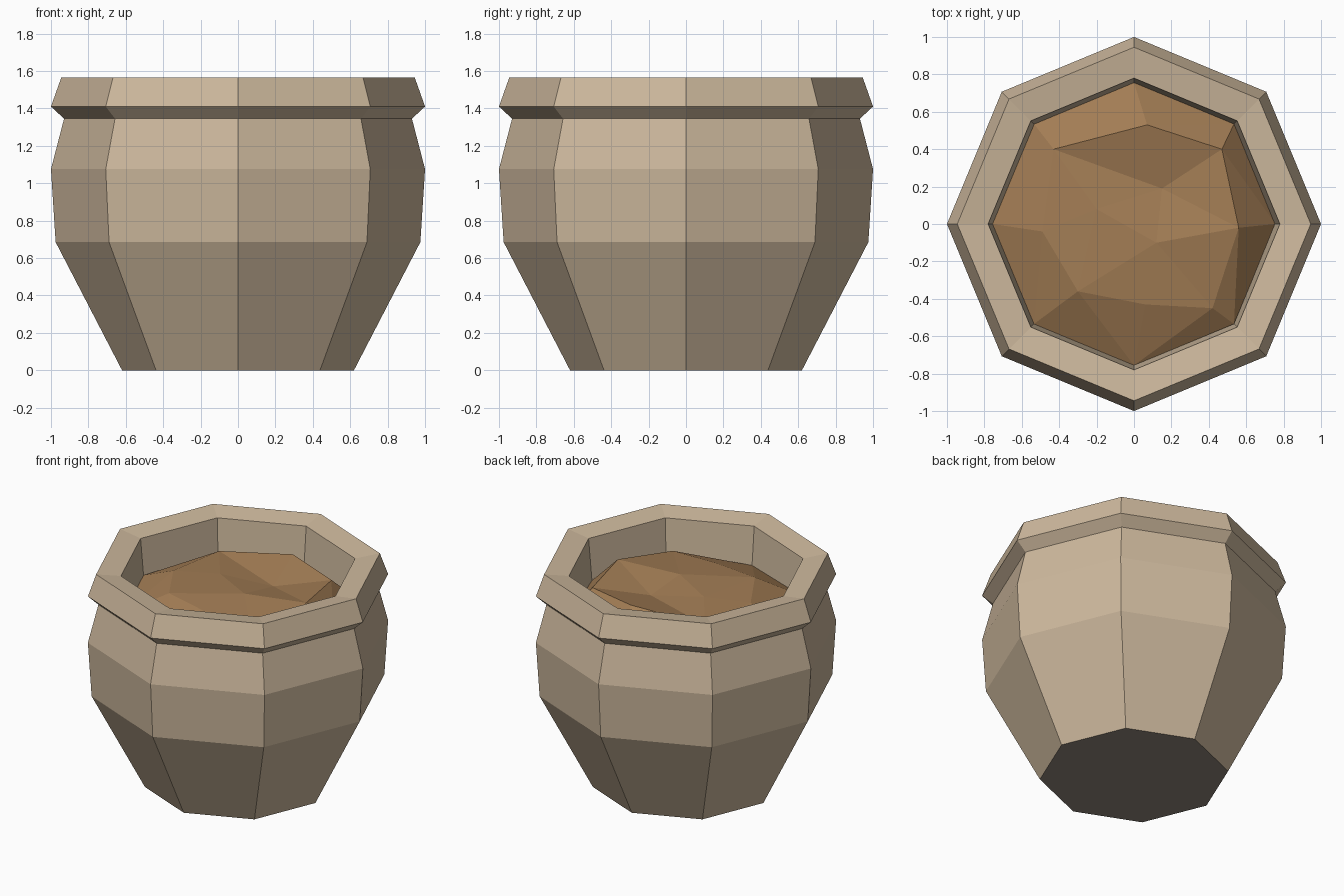
import bpy, math
from mathutils import Vector
from mathutils.geometry import delaunay_2d_cdt

if "Cube" in bpy.data.objects:
    bpy.data.objects.remove(bpy.data.objects["Cube"])

SIDES = 8


def material(name, rgb):
    m = bpy.data.materials.new(name)
    m.diffuse_color = (*rgb, 1)
    m.use_nodes = True
    m.node_tree.nodes["Principled BSDF"].inputs["Base Color"].default_value = m.diffuse_color
    return m


def add_object(name, verts, faces, *mats):
    me = bpy.data.meshes.new(name)
    me.from_pydata(verts, [], faces)
    for m in mats:
        me.materials.append(m)
    me.update()
    ob = bpy.data.objects.new(name, me)
    bpy.context.collection.objects.link(ob)
    return ob


def ring(r, z):
    return [(r * math.cos(2 * math.pi * i / SIDES),
             r * math.sin(2 * math.pi * i / SIDES), z) for i in range(SIDES)]


clay = material("beige clay", (0.61, 0.48, 0.335))
base = material("dark grey base", (0.275, 0.24, 0.20))
earth = material("brown soil", (0.365, 0.205, 0.09))

# Pot: octagonal profile from the base, over the rim and down the inner wall
profile = [(0.62, 0), (0.975, 0.685), (1.0, 1.075), (0.93, 1.345), (1.0, 1.41),
           (0.945, 1.565), (0.78, 1.54), (0.752, 1.23)]
verts = [p for r, z in profile for p in ring(r, z)]
faces = [list(range(SIDES))[::-1]]
for k in range(len(profile) - 1):
    for i in range(SIDES):
        j = (i + 1) % SIDES
        a, b = k * SIDES, (k + 1) * SIDES
        faces.append([a + i, a + j, b + j, b + i])
pot = add_object("pot", verts, faces, clay, base)
# Underside is the only face pointing straight down
for f in pot.data.polygons:
    f.material_index = 1 if f.normal.z < -0.99 else 0

# Soil: uneven faceted mound, outer edge touching the inner wall
edge_z = [1.24, 1.28, 1.27, 1.26, 1.28, 1.28, 1.265, 1.30]
mound = [(-.43, .40, 1.39), (.07, .53, 1.45), (.47, .40, 1.42), (.56, -.02, 1.44),
         (.42, -.45, 1.375), (.06, -.43, 1.39), (-.30, -.36, 1.41), (-.49, -.04, 1.40),
         (.15, .19, 1.37), (-.20, .08, 1.41), (.12, -.10, 1.42)]
pts = [(x, y, z) for (x, y, _), z in zip(ring(0.756, 0), edge_z)] + mound
edges = [(s + i, s + (i + 1) % SIDES) for s in (0, SIDES) for i in range(SIDES)]
edges.append((8, 16))
co, _, tris, orig, _, _ = delaunay_2d_cdt(
    [Vector(p[:2]) for p in pts], edges, [], 1, 1e-5)
soil_verts = [(c.x, c.y, pts[o[0]][2]) for c, o in zip(co, orig)]
soil_faces = []
for t in tris:
    a, b, c = (co[i] for i in t)
    up = (b - a).x * (c - a).y - (b - a).y * (c - a).x > 0
    soil_faces.append(list(t) if up else list(t)[::-1])
add_object("soil", soil_verts, soil_faces, earth)
